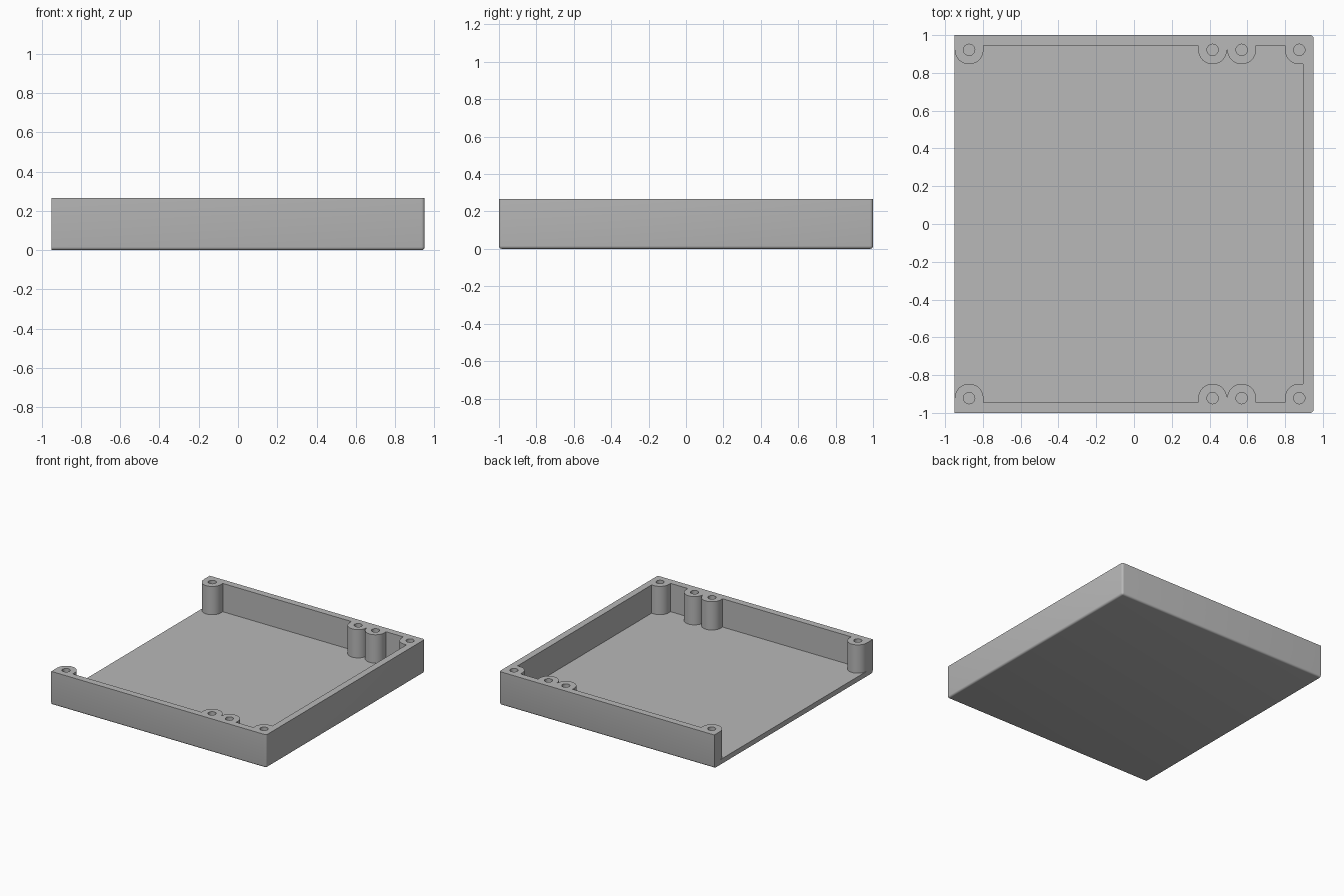
import bpy, bmesh
from math import pi, cos, sin
from mathutils import Matrix

if "Cube" in bpy.data.objects:
    bpy.data.objects.remove(bpy.data.objects["Cube"], do_unlink=True)

HALF_X, HALF_Y, HEIGHT = 0.95, 1.0, 0.266
FLOOR = 0.04
INNER_X, INNER_Y = 0.896, 0.946
POST_Y, POST_R, HOLE_R = 0.922, 0.076, 0.03
FILLET = 0.016
END_X = HALF_X - POST_R - 0.001          # post at the open end
PAIR_X = (0.416, 0.57)
CORNER_X = 0.875
STEPS = 24

grey = bpy.data.materials.new("plain_grey")
grey.use_nodes = True
colour = (0.48, 0.48, 0.48, 1)
grey.diffuse_color = colour
grey.node_tree.nodes["Principled BSDF"].inputs["Base Color"].default_value = colour


def make_object(name, bm):
    bmesh.ops.recalc_face_normals(bm, faces=bm.faces)
    mesh = bpy.data.meshes.new(name)
    bm.to_mesh(mesh)
    bm.free()
    mesh.materials.append(grey)
    obj = bpy.data.objects.new(name, mesh)
    bpy.context.collection.objects.link(obj)
    return obj


def arc(x, sweep=pi):
    """Inward bulge of a screw post on the front wall, from left to right."""
    n = round(STEPS * sweep / pi)
    return [(x - POST_R * cos(sweep * i / n), -POST_Y + POST_R * sin(sweep * i / n))
            for i in range(n + 1)]


def cut(target, cutter):
    mod = target.modifiers.new("cut", "BOOLEAN")
    mod.operation = "DIFFERENCE"
    mod.solver = "EXACT"
    mod.object = cutter
    bpy.context.view_layer.objects.active = target
    bpy.ops.object.modifier_apply(modifier=mod.name)
    bpy.data.objects.remove(cutter, do_unlink=True)


# Outer block: rounded below and at the closed end, sharp at the open end
bm = bmesh.new()
bmesh.ops.create_cube(bm, size=1)
bmesh.ops.scale(bm, vec=(2 * HALF_X, 2 * HALF_Y, HEIGHT), verts=bm.verts)
bmesh.ops.translate(bm, vec=(0, 0, HEIGHT / 2), verts=bm.verts)
rounded = []
for e in bm.edges:
    a, b = (v.co for v in e.verts)
    is_low = max(a.z, b.z) < FLOOR
    is_upright = abs(a.z - b.z) > FLOOR
    if max(a.x, b.x) > 0 and (is_low or is_upright):
        rounded.append(e)
bmesh.ops.bevel(bm, geom=rounded, offset=FILLET, segments=4, profile=0.5, affect="EDGES")
tray = make_object("open_ended_tray", bm)

# Cavity outline follows the wall and bulges around each post
outline = [(-1.1, -POST_Y)] + arc(-END_X)
outline += [(POST_R - END_X, -INNER_Y), (PAIR_X[0] - POST_R, -INNER_Y)]
outline += arc(PAIR_X[0]) + arc(PAIR_X[1])
outline += [(PAIR_X[1] + POST_R, -INNER_Y), (CORNER_X - POST_R, -INNER_Y)]
outline += arc(CORNER_X, pi / 2) + [(INNER_X, POST_R - POST_Y)]
outline += [(x, -y) for x, y in reversed(outline)]

bm = bmesh.new()
clean = []
for p in outline:
    if not clean or abs(p[0] - clean[-1][0]) + abs(p[1] - clean[-1][1]) > 0.0025:
        clean.append(p)
base = bm.faces.new([bm.verts.new((x, y, FLOOR)) for x, y in clean])
wall = bmesh.ops.extrude_face_region(bm, geom=[base], use_keep_orig=True)
bmesh.ops.translate(bm, vec=(0, 0, HEIGHT),
                    verts=[g for g in wall["geom"] if isinstance(g, bmesh.types.BMVert)])
cut(tray, make_object("cavity_cutter", bm))

# Blind screw holes
bm = bmesh.new()
for x in (-END_X, *PAIR_X, CORNER_X):
    for side in (-1, 1):
        bmesh.ops.create_cone(bm, cap_ends=True, segments=STEPS, radius1=HOLE_R,
                              radius2=HOLE_R, depth=HEIGHT,
                              matrix=Matrix.Translation((x, side * POST_Y, FLOOR + 0.02 + HEIGHT / 2)))
cut(tray, make_object("screw_hole_cutter", bm))

# Smooth curves, sharp edges
bpy.ops.object.select_all(action="DESELECT")
tray.select_set(True)
bpy.context.view_layer.objects.active = tray
bpy.ops.object.shade_smooth_by_angle(angle=pi / 6)
